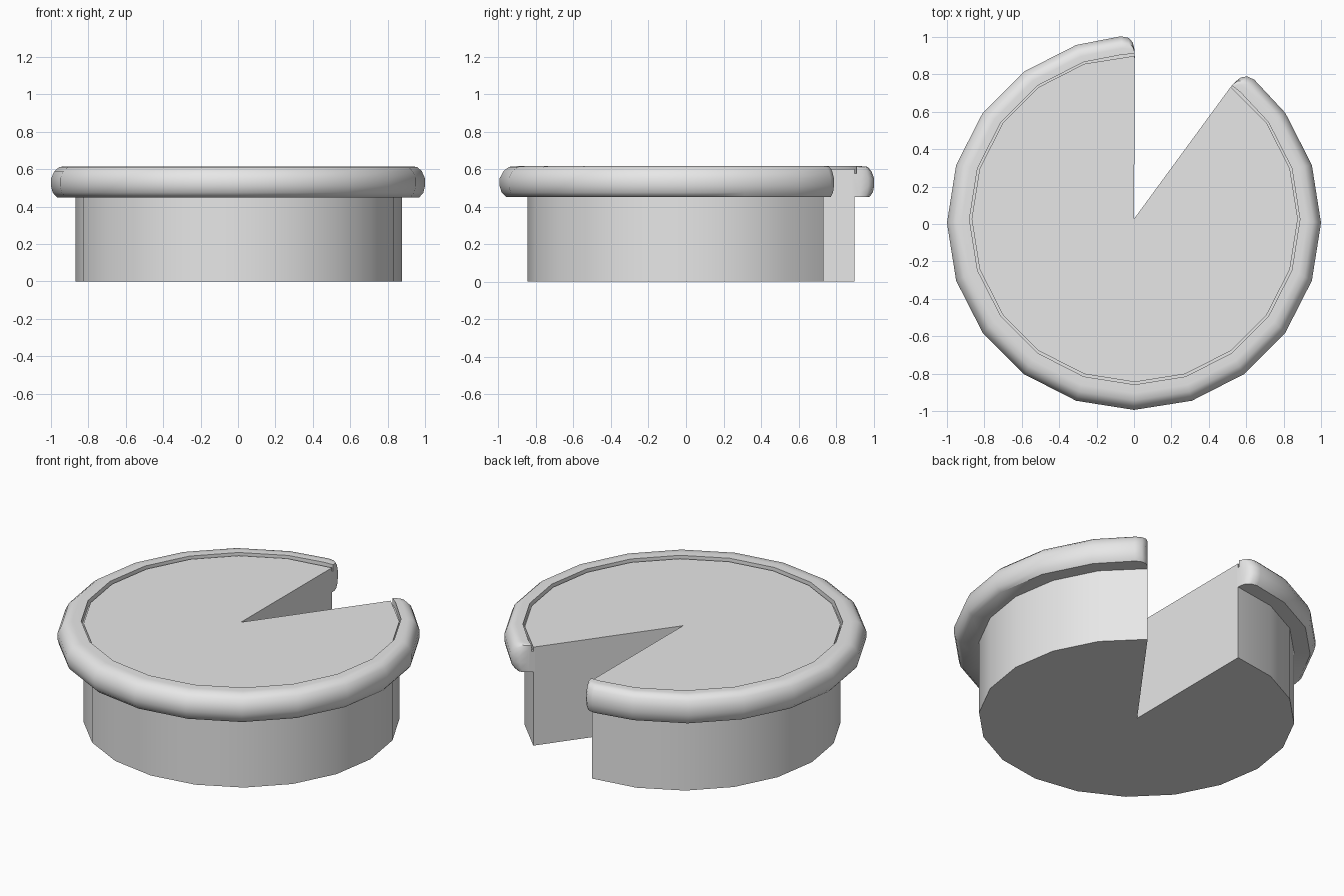
import bpy, bmesh
from math import radians, cos, sin
from mathutils import Vector

cube = bpy.data.objects.get("Cube")
if cube:
    bpy.data.objects.remove(cube, do_unlink=True)

grey = bpy.data.materials.new("light_grey")
grey.use_nodes = True
grey.diffuse_color = (0.8, 0.8, 0.8, 1)
grey.node_tree.nodes["Principled BSDF"].inputs["Base Color"].default_value = (0.8, 0.8, 0.8, 1)

FILL_CENTRE, FILL_R = Vector((0.004, 0.027, 0)), 0.872
RIM_CENTRE, RIM_R = Vector((0, 0.006, 0)), 1.0
START, STEP, SEGMENTS = 90, 18, 18     # a two-segment slice is missing


def on_circle(centre, radius, degrees):
    a = radians(degrees)
    return centre + radius * Vector((cos(a), sin(a), 0))


def finish(name, bm, smooth_angle):
    bmesh.ops.recalc_face_normals(bm, faces=bm.faces[:])
    mesh = bpy.data.meshes.new(name)
    bm.to_mesh(mesh)
    bm.free()
    mesh.materials.append(grey)
    obj = bpy.data.objects.new(name, mesh)
    bpy.context.collection.objects.link(obj)
    bpy.ops.object.select_all(action="DESELECT")
    obj.select_set(True)
    bpy.context.view_layer.objects.active = obj
    bpy.ops.object.shade_smooth_by_angle(angle=radians(smooth_angle))
    return obj


# Pie body: wedge-cut prism
bm = bmesh.new()
outline = [FILL_CENTRE - Vector((0.004, 0, 0))]
outline += [on_circle(FILL_CENTRE, FILL_R, START + STEP * i) for i in range(SEGMENTS + 1)]
base = bm.faces.new([bm.verts.new(p) for p in outline])
top = bmesh.ops.extrude_face_region(bm, geom=[base])
bmesh.ops.translate(bm, vec=(0, 0, 0.6),
                    verts=[g for g in top["geom"] if isinstance(g, bmesh.types.BMVert)])
finish("pie_body", bm, 30)

# Crust rim: profile (fraction from body wall to outer edge, height) swept round
profile = [(-0.1, 0.45), (0.76, 0.45), (0.93, 0.475), (1.0, 0.51), (1.0, 0.55),
           (0.86, 0.59), (0.66, 0.612), (0.4, 0.615), (0.09, 0.615),
           (0.09, 0.575), (-0.1, 0.575)]

# Rounded ends: (angle inset, outward reach)
ends = [(0, 0.3), (0.5, 0.68), (1.7, 0.9), (4, 1.0)]
last = START + STEP * SEGMENTS
stations = [(START + d, k) for d, k in ends]
stations += [(START + STEP * i, 1) for i in range(1, SEGMENTS)]
stations += [(last - d, k) for d, k in reversed(ends)]

bm = bmesh.new()
rings = []
for angle, reach in stations:
    inner = on_circle(FILL_CENTRE, FILL_R, angle)
    outer = on_circle(RIM_CENTRE, RIM_R, angle)
    ring = []
    for t, z in profile:
        p = inner.lerp(outer, t * reach if t > 0.1 else t)
        ring.append(bm.verts.new((p.x, p.y, z)))
    rings.append(ring)
n = len(profile)
for a, b in zip(rings, rings[1:]):
    for j in range(n):
        bm.faces.new((a[j], a[(j + 1) % n], b[(j + 1) % n], b[j]))
bm.faces.new(rings[0])
bm.faces.new(rings[-1])
finish("crust_rim", bm, 50)
